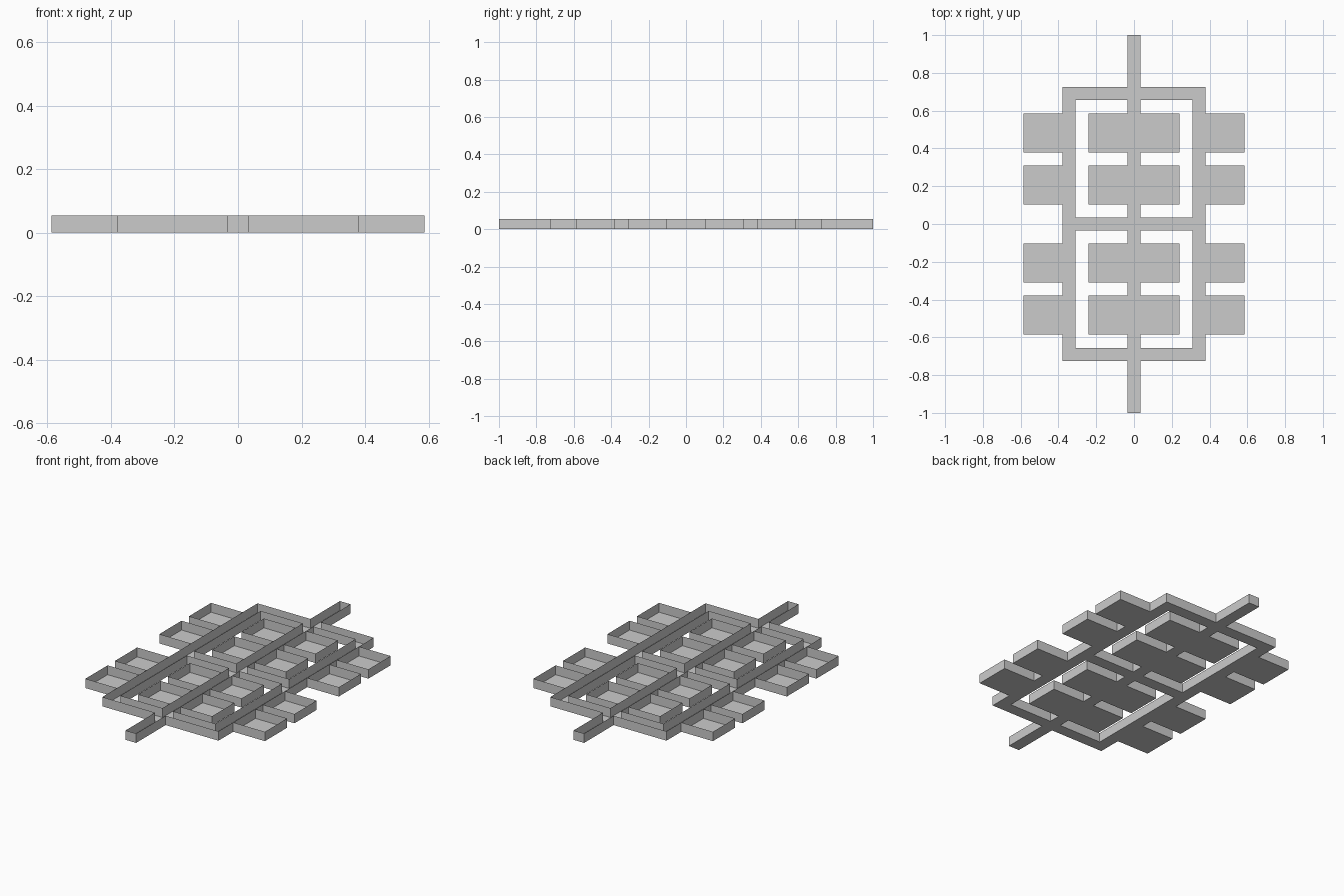
import bpy, bmesh

if "Cube" in bpy.data.objects:
    bpy.data.objects.remove(bpy.data.objects["Cube"])

U = 2 / 29      # floor-plan grid cell
H = 0.055       # wall height


def open_tray(name, cells):
    """Sheet floor over grid cells with upright walls round every boundary."""
    bm = bmesh.new()
    for i, j in cells:
        pts = [(-.5, -.5), (.5, -.5), (.5, .5), (-.5, .5)]
        bm.faces.new([bm.verts.new(((i + a) * U, (j + b) * U, 0)) for a, b in pts])
    bmesh.ops.remove_doubles(bm, verts=bm.verts, dist=1e-4)
    rim = [e for e in bm.edges if e.is_boundary]
    ext = bmesh.ops.extrude_edge_only(bm, edges=rim)
    for v in ext["geom"]:
        if isinstance(v, bmesh.types.BMVert):
            v.co.z = H
    # merge coplanar tiles into clean flat panels
    bmesh.ops.dissolve_limit(bm, angle_limit=0.01, verts=bm.verts, edges=bm.edges)
    bmesh.ops.recalc_face_normals(bm, faces=bm.faces)
    mesh = bpy.data.meshes.new(name)
    bm.to_mesh(mesh)
    bm.free()
    ob = bpy.data.objects.new(name, mesh)
    bpy.context.collection.objects.link(ob)


# Corridors: central spine, outer ring and middle cross passage
halls = {(0, j) for j in range(-14, 15)}
halls |= {(i, j) for i in range(-5, 6) for j in (-10, 0, 10)}
halls |= {(i, j) for i in (-5, 5) for j in range(-10, 11)}
open_tray("corridors", sorted(halls))

# Rooms: three-by-three cells in four columns and four rows
for cx in (-7, -2, 2, 7):
    for cy in (-7, -3, 3, 7):
        open_tray("room", [(cx + a, cy + b) for a in (-1, 0, 1) for b in (-1, 0, 1)])
